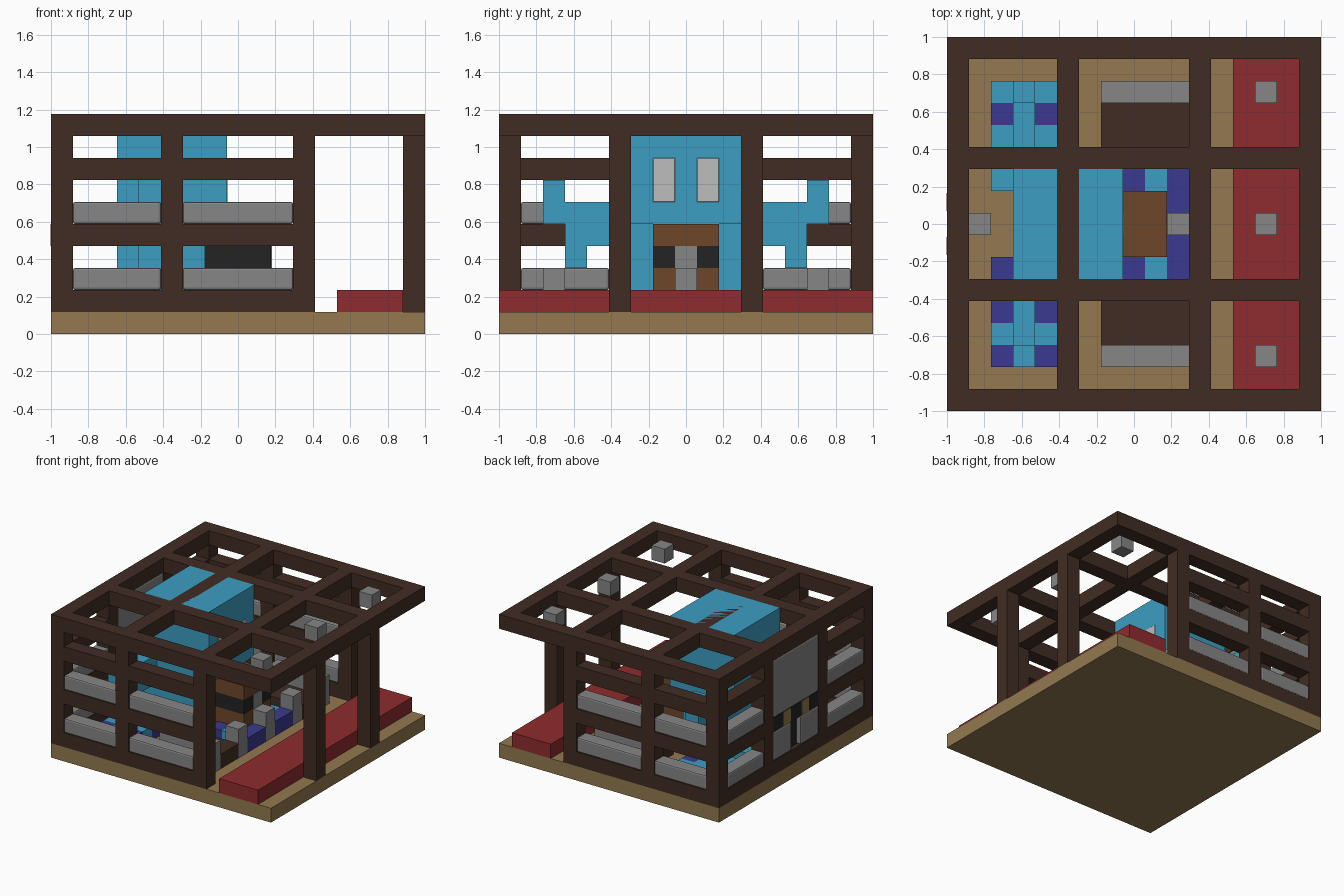
import bpy

if "Cube" in bpy.data.objects:
    bpy.data.objects.remove(bpy.data.objects["Cube"], do_unlink=True)

U = 2 / 17  # one block


def material(name, rgb):
    lin = [((c / 255 + 0.055) / 1.055) ** 2.4 for c in rgb] + [1]
    m = bpy.data.materials.new(name)
    m.use_nodes = True
    m.diffuse_color = lin
    m.node_tree.nodes["Principled BSDF"].inputs["Base Color"].default_value = lin
    return m


TAN = material("tan", (147, 121, 80))
TIMBER = material("dark timber", (65, 44, 35))
RED = material("red", (142, 43, 46))
GRAY = material("gray", (134, 134, 134))
BLUE = material("blue", (60, 158, 194))
PURPLE = material("purple", (59, 57, 142))
WOOD = material("chest wood", (110, 70, 43))
BLACK = material("black", (35, 35, 35))
PALE = material("pale gray", (189, 190, 190))


def box(name, mat, x, y, z, bevel=0):
    """Box spanning (start, end) ranges in block units."""
    bpy.ops.mesh.primitive_cube_add(size=1)
    ob = bpy.context.object
    ob.name = name
    spans = (x, y, z)
    ob.scale = [(b - a) * U for a, b in spans]
    cx, cy, cz = [(a + b) / 2 * U for a, b in spans]
    ob.location = (cx - 1, cy - 1, cz)
    bpy.ops.object.transform_apply(location=True, scale=True)
    ob.data.materials.append(mat)
    if bevel:
        mod = ob.modifiers.new("bevel", "BEVEL")
        mod.width = bevel
        mod.segments = 2
    return ob


def block(name, mat, x, y, z0, z1=None):
    return box(name, mat, (x, x + 1), (y, y + 1), (z0, z1 or z0 + 1))


# Floor and front step
box("floor", TAN, (0, 17), (0, 17), (0, 1))
box("porch_step", RED, (13, 16), (0, 17), (1, 2))

# Roof grid
LINES = (0, 5, 11, 16)
for i in LINES:
    box("roof_beam_across", TIMBER, (0, 17), (i, i + 1), (9, 10))
    for a, b in ((1, 5), (6, 11), (12, 16)):
        box("roof_beam_along", TIMBER, (i, i + 1), (a, b), (9, 10))

# Posts
for x, y in ((0, 0), (5, 0), (11, 0), (0, 16), (5, 16), (11, 16),
             (0, 5), (0, 11), (16, 5), (16, 11)):
    block("post", TIMBER, x, y, 1, 9)

# Side walls: timber rails with gray panels
for y in (0, 16):
    for bay in ((1, 5), (6, 11)):
        for z in (1, 4, 7):
            box("side_rail", TIMBER, bay, (y, y + 1), (z, z + 1))
        for z in (2, 5):
            box("side_panel", GRAY, bay, (y, y + 1), (z, z + 1), 0.012)

# Back wall
for bay in ((1, 5), (12, 16)):
    for z in (1, 4, 7):
        box("back_rail", TIMBER, (0, 1), bay, (z, z + 1))
    for z in (2, 5):
        box("back_panel", GRAY, (0, 1), bay, (z, z + 1), 0.012)
box("back_sill", TIMBER, (0, 1), (6, 11), (1, 2))
box("back_upper_panel", GRAY, (0, 1), (6, 11), (5, 9), 0.012)
box("back_band", BLACK, (0, 1), (6, 11), (4, 5))
for y in ((6, 8), (9, 11)):
    box("back_lower_panel", GRAY, (0, 1), y, (2, 4), 0.012)
box("back_opening", BLACK, (0.3, 1), (8, 9), (2, 4))
for y in (7, 9):
    box("back_band_plate", TAN, (-0.03, 0), (y + 0.1, y + 0.9), (4, 5))
block("back_stone", GRAY, 1, 8, 1)

# Sea creature: head, lower body, eyes
box("head", BLUE, (3, 8), (6, 11), (5, 10))
box("lower_body", BLUE, (3, 7), (6, 11), (1, 5))
for y in (7, 9):
    eye = box("eye", PALE, (7.98, 8.03), (y, y + 1), (6, 8))
    mod = eye.modifiers.new("rounded", "BEVEL")
    mod.width = 0.002

# Arms on both sides, curling up with a drooping fork
for side in (0, 1):
    def row(j):
        return 16 - j if side else j
    block("arm_root", BLUE, 3, row(5), 4, 6)
    block("arm_inner", BLUE, 3, row(4), 4, 6)
    block("arm_droop", BLUE, 3, row(3), 3, 6)
    block("arm_tip", BLUE, 3, row(2), 5, 7)

    # Table with stone seats
    ys = sorted((row(3), row(4)))
    box("table", TIMBER, (7, 11), (ys[0], ys[1] + 1), (1, 2))
    for x in range(7, 11):
        block("seat", GRAY, x, row(2), 1, 3)

    # Floor blocks beside the arms
    for j in (2, 3, 4):
        mixed = PURPLE if (j == 3) == bool(side) else BLUE
        for x in (2, 4):
            block("floor_block", mixed, x, row(j), 1)
        block("floor_block_middle", BLUE, 3, row(j), 1)

    # Floor blocks around the chest
    block("chest_side_block", PURPLE, 8, row(6), 1)
    block("chest_side_block", BLUE, 9, row(6), 1)
    block("chest_front_block", PURPLE, 10, row(6), 1)
    block("chest_front_block", PURPLE, 10, row(7), 1)
block("rear_block_left", BLUE, 2, 10, 1)
block("rear_block_right", PURPLE, 2, 6, 1)
for y in (6, 10):
    box("creature_leg", BLUE, (6.5, 7), (y, y + 1), (1, 5))

# Chest with band and lock
box("chest_base", WOOD, (7, 10), (7, 10), (1, 3))
box("chest_band", BLACK, (7, 10), (7, 10), (3, 4))
box("chest_lid", WOOD, (7, 10), (7, 10), (4, 5))
box("chest_lock", GRAY, (10, 10.05), (8, 9), (3, 4))

# Stone stools in a row, and lanterns under the porch roof
for y in (5, 8, 11):
    block("stone_stool", GRAY, 10, y, 1, 3)
for y in (2, 8, 14):
    block("lantern", GRAY, 14, y, 9)
